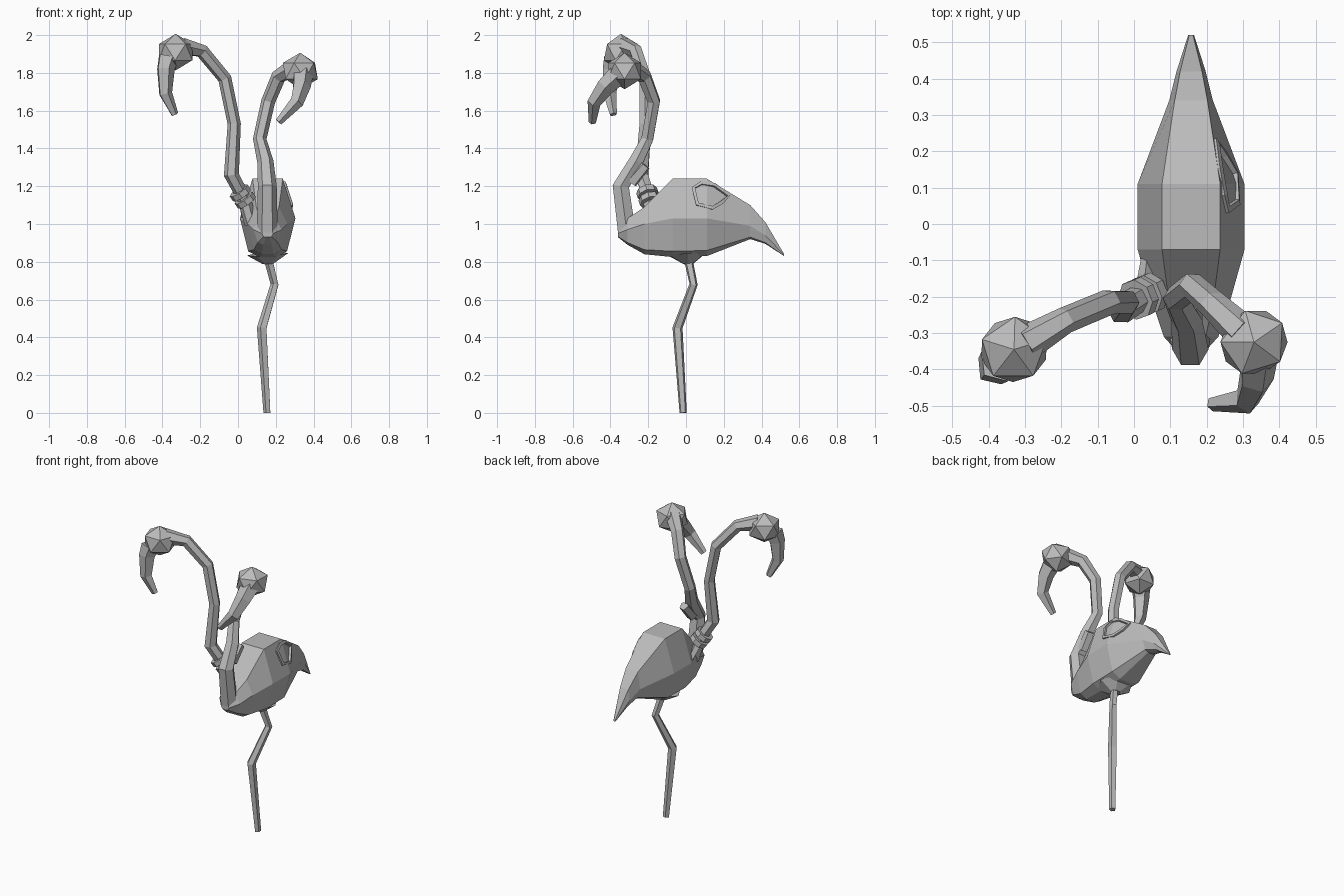
import bpy, bmesh, math
from mathutils import Vector, Matrix

cube = bpy.data.objects.get("Cube")
if cube:
    bpy.data.objects.remove(cube)

grey = bpy.data.materials.new("plain grey")
grey.use_nodes = True
grey.diffuse_color = (0.5, 0.5, 0.5, 1)
grey.node_tree.nodes["Principled BSDF"].inputs["Base Color"].default_value = (0.5, 0.5, 0.5, 1)


def finish(name, bm):
    bmesh.ops.recalc_face_normals(bm, faces=bm.faces[:])
    mesh = bpy.data.meshes.new(name)
    bm.to_mesh(mesh)
    bm.free()
    mesh.materials.append(grey)
    obj = bpy.data.objects.new(name, mesh)
    bpy.context.scene.collection.objects.link(obj)
    return obj


def skin(bm, rings, closed=False):
    """Bridge rings of points; cap the ends unless the rings form a loop."""
    loops = [[bm.verts.new(p) for p in ring] for ring in rings]
    pairs = list(zip(loops, loops[1:]))
    if closed:
        pairs.append((loops[-1], loops[0]))
    else:
        bm.faces.new(loops[0])
        bm.faces.new(loops[-1])
    for a, b in pairs:
        for i in range(len(a)):
            j = (i + 1) % len(a)
            bm.faces.new((a[i], a[j], b[j], b[i]))


def tube(name, path, sides=6, closed=False, turn=0.0):
    """Sweep a polygon along (x, y, z, radius) points."""
    pts = [Vector(p[:3]) for p in path]
    n = len(pts)
    rings, prev, side = [], None, None
    for i, p in enumerate(pts):
        a = pts[(i - 1) % n] if closed or i else p
        b = pts[(i + 1) % n] if closed or i < n - 1 else p
        t = (b - a).normalized()
        if prev is None:
            side = t.cross(Vector((0, 1, 0.2))).normalized()
        else:
            side = prev.rotation_difference(t) @ side
        prev = t
        up = t.cross(side)
        angles = [turn + math.tau * k / sides for k in range(sides)]
        rings.append([p + (side * math.cos(w) + up * math.sin(w)) * path[i][3] for w in angles])
    bm = bmesh.new()
    skin(bm, rings, closed)
    return finish(name, bm)


def head(name, centre, yaw):
    bm = bmesh.new()
    bmesh.ops.create_icosphere(bm, subdivisions=1, radius=0.105)
    bmesh.ops.transform(bm, verts=bm.verts[:], matrix=Matrix.Translation(centre)
                        @ Matrix.Rotation(yaw, 4, 'Z') @ Matrix.Diagonal((1, 0.95, 0.92, 1)))
    return finish(name, bm)


# Body: octagonal sections (y, bottom, middle, top, half width, top half width)
MID_X = 0.157
sections = [
    (-0.36, 0.93, 0.95, 0.97, 0.03, 0.02),
    (-0.31, 0.89, 0.97, 1.03, 0.075, 0.04),
    (-0.22, 0.84, 1.00, 1.09, 0.105, 0.06),
    (-0.07, 0.825, 1.03, 1.24, 0.147, 0.08),
    (0.11, 0.83, 1.03, 1.24, 0.147, 0.08),
    (0.34, 0.92, 0.99, 1.10, 0.06, 0.045),
    (0.42, 0.895, 0.94, 1.01, 0.04, 0.03),
    (0.52, 0.83, 0.835, 0.84, 0.008, 0.005),
]
rings = []
for y, low, mid, top, half, flat in sections:
    right = [(flat, top), (half, mid), (half * 0.7, low + (mid - low) * 0.15), (half * 0.3, low)]
    outline = right + [(-x, z) for x, z in reversed(right)]
    rings.append([(MID_X + x, y, z) for x, z in outline])
bm = bmesh.new()
skin(bm, rings)
finish("body", bm)

# Single bent leg with a flared hip
tube("leg", [(0.155, -0.015, 0, 0.02), (0.128, -0.045, 0.45, 0.028),
             (0.195, 0.04, 0.68, 0.023), (0.165, 0.015, 0.80, 0.024)], 5)
tube("hip", [(0.16, 0.015, 0.79, 0.03), (0.157, 0.01, 0.84, 0.11)], 6)

# Left neck, head and beak
tube("left_neck", [(0.155, -0.25, 0.93, 0.06), (0.155, -0.315, 0.97, 0.055),
                   (0.155, -0.345, 1.20, 0.05), (0.145, -0.265, 1.33, 0.043),
                   (0.115, -0.205, 1.45, 0.036), (0.16, -0.17, 1.65, 0.037),
                   (0.215, -0.22, 1.78, 0.04), (0.30, -0.30, 1.83, 0.05)], 6)
tube("left_neck_joint", [(0.155, -0.29, 1.22, 0.035), (0.165, -0.215, 1.31, 0.03)], 5)
head("left_head", (0.33, -0.325, 1.81), 0.6)
tube("left_beak", [(0.34, -0.36, 1.79, 0.058), (0.335, -0.425, 1.73, 0.05),
                   (0.31, -0.485, 1.645, 0.038), (0.215, -0.495, 1.54, 0.02)], 5)

# Right neck, head and beak
tube("right_neck", [(0.07, -0.185, 1.00, 0.035), (0.03, -0.195, 1.14, 0.036),
                    (-0.035, -0.235, 1.26, 0.04), (-0.02, -0.215, 1.53, 0.035),
                    (-0.07, -0.215, 1.77, 0.036), (-0.19, -0.265, 1.915, 0.037),
                    (-0.30, -0.33, 1.94, 0.05)], 6)
head("right_head", (-0.33, -0.345, 1.91), 0.3)
tube("right_beak", [(-0.37, -0.38, 1.88, 0.058), (-0.385, -0.395, 1.82, 0.05),
                    (-0.385, -0.405, 1.69, 0.037), (-0.335, -0.385, 1.58, 0.02)], 5)

# Collar: two bands round the base of the right neck, with a loose end behind
axis = Vector((-0.55, -0.25, 0.8)).normalized()
for label, offset in (("lower", -0.03), ("upper", 0.018)):
    c = Vector((0.022, -0.2, 1.15)) + axis * offset
    ends = [c - axis * 0.016, c + axis * 0.016]
    tube(label + "_collar", [(*p, 0.057) for p in ends], 8)
tube("collar_end", [(0.03, -0.17, 1.12, 0.025), (0.038, -0.09, 1.03, 0.018)], 4)

# Small raised loop lying on the left flank
loop = [(0.04, 1.19), (0.08, 1.215), (0.15, 1.205), (0.225, 1.15),
        (0.19, 1.115), (0.14, 1.085), (0.06, 1.105)]
path = []
for y, z in loop:
    x = 0.237 + (1.24 - z) / 3 - max(0, y - 0.11) * 0.38
    path.append((x, y, z, 0.013))
tube("flank_loop", path, 4, closed=True, turn=math.pi / 4)
